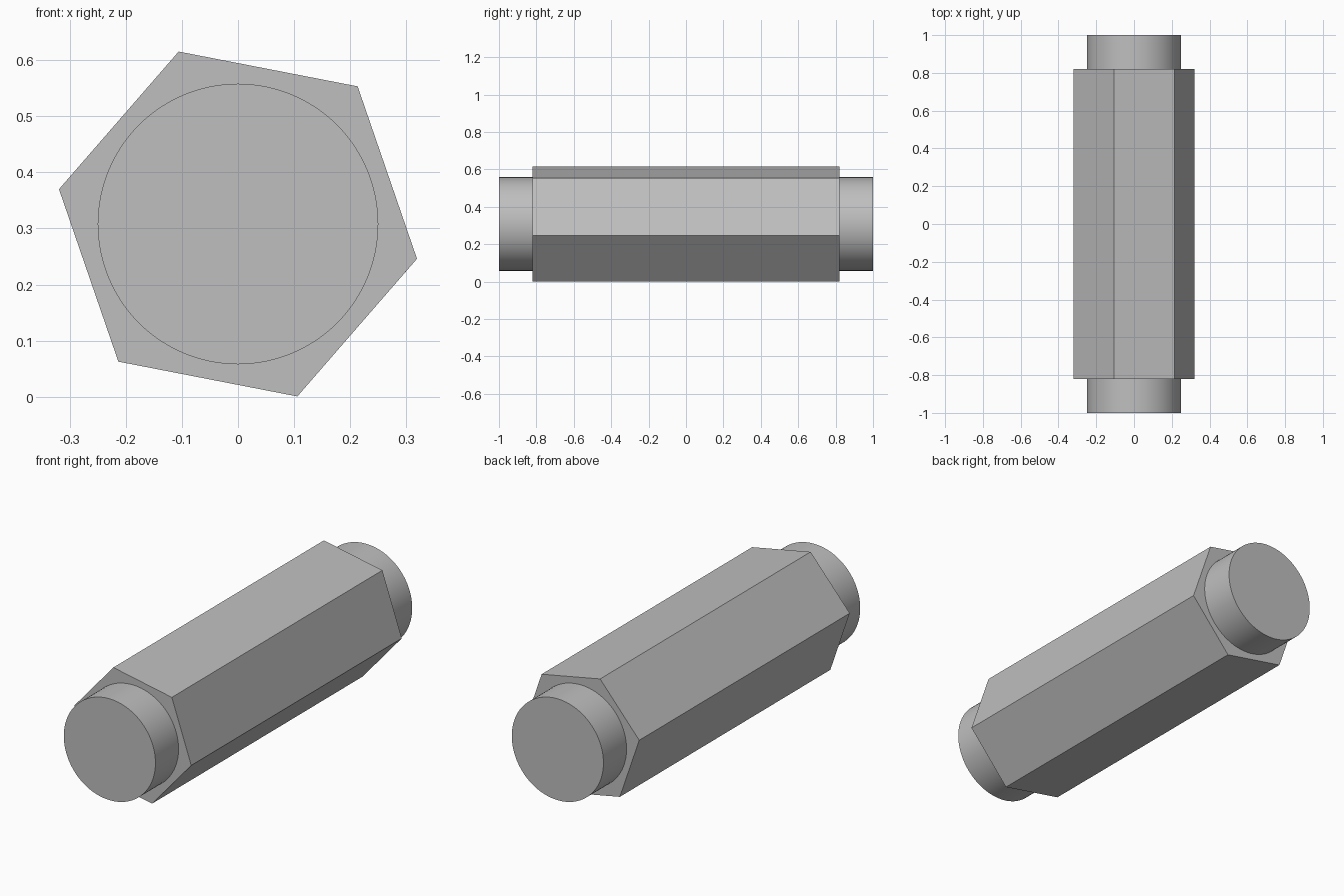
import bpy
from math import radians

old = bpy.data.objects.get("Cube")
if old:
    bpy.data.objects.remove(old, do_unlink=True)

AXIS_Z = 0.308

# Single plain metal colour
grey = bpy.data.materials.new("light_grey")
grey.use_nodes = True
colour = (0.52, 0.52, 0.52, 1)
grey.diffuse_color = colour
grey.node_tree.nodes["Principled BSDF"].inputs["Base Color"].default_value = colour


def bar(name, sides, radius, y0, y1, turn=0):
    """Prism lying along y; turn sets the angle of its first corner."""
    bpy.ops.mesh.primitive_cylinder_add(
        vertices=sides, radius=radius, depth=y1 - y0,
        location=(0, (y0 + y1) / 2, AXIS_Z), rotation=(radians(90), radians(turn), 0))
    obj = bpy.context.object
    obj.name = name
    obj.data.materials.append(grey)
    return obj


# Hexagonal body, corners tilted 11 degrees from the x axis
# (the first corner starts straight up, so turn it by 101 degrees)
bar("hex_body", 6, 0.325, -0.82, 0.82, 101)

# Round stub at each end
for name, y0, y1 in (("front_stub", -1, -0.82), ("back_stub", 0.82, 1)):
    bar(name, 96, 0.25, y0, y1)
    bpy.ops.object.shade_smooth_by_angle(angle=radians(30))
